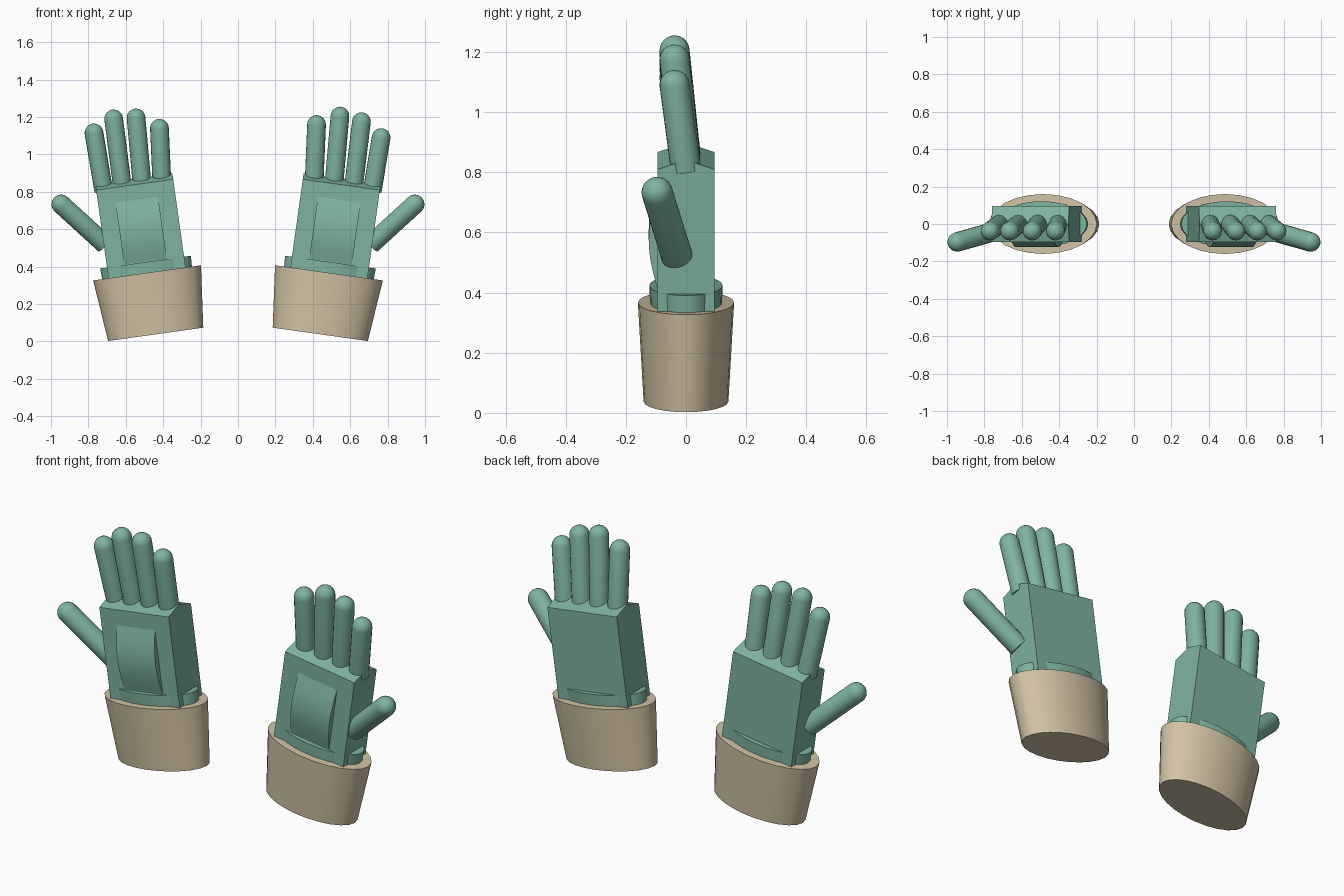
import bpy, bmesh, math
from mathutils import Matrix, Vector

if "Cube" in bpy.data.objects:
    bpy.data.objects.remove(bpy.data.objects["Cube"])

TILT = math.radians(8)


def material(name, rgb):
    m = bpy.data.materials.new(name)
    m.diffuse_color = (*rgb, 1)
    m.use_nodes = True
    m.node_tree.nodes["Principled BSDF"].inputs["Base Color"].default_value = m.diffuse_color
    return m


GREEN = material("glove_green", (0.21, 0.455, 0.35))
TAN = material("cuff_tan", (0.64, 0.545, 0.37))


def finish(name, bm, mat, matrix, smooth=True):
    bmesh.ops.recalc_face_normals(bm, faces=bm.faces)
    mesh = bpy.data.meshes.new(name)
    bm.to_mesh(mesh)
    bm.free()
    mesh.materials.append(mat)
    ob = bpy.data.objects.new(name, mesh)
    bpy.context.collection.objects.link(ob)
    ob.matrix_world = matrix
    if smooth:
        bpy.ops.object.select_all(action='DESELECT')
        ob.select_set(True)
        bpy.context.view_layer.objects.active = ob
        bpy.ops.object.shade_smooth_by_angle(angle=math.radians(35))
    return ob


def loft(name, rings, mat, matrix, n=24):
    """Capped tube through elliptical rings (half_x, half_y, z)."""
    bm = bmesh.new()
    loops = []
    for rx, ry, z in rings:
        loops.append([bm.verts.new((rx * math.cos(2 * math.pi * i / n),
                                    ry * math.sin(2 * math.pi * i / n), z))
                      for i in range(n)])
    for a, b in zip(loops, loops[1:]):
        for i in range(n):
            j = (i + 1) % n
            bm.faces.new((a[i], a[j], b[j], b[i]))
    bm.faces.new(loops[0])
    bm.faces.new(loops[-1])
    return finish(name, bm, mat, matrix)


def prism(name, profile, half_x, mat, matrix):
    """Extrude a (y, z) profile across x."""
    bm = bmesh.new()
    a = [bm.verts.new((-half_x, y, z)) for y, z in profile]
    b = [bm.verts.new((half_x, y, z)) for y, z in profile]
    bm.faces.new(a)
    bm.faces.new(b)
    for i in range(len(a)):
        j = (i + 1) % len(a)
        bm.faces.new((a[i], a[j], b[j], b[i]))
    return finish(name, bm, mat, matrix)


def digit(name, base, tip, r):
    """Round-tipped cylinder from base to the centre of the tip dome."""
    base, tip = Vector(base), Vector(tip)
    d = tip - base
    rings = [(r, r, 0)]
    for k in range(6):
        t = math.radians(16.5 * k)
        rings.append((r * math.cos(t), r * math.cos(t), d.length + r * math.sin(t)))
    rot = d.to_track_quat('Z', 'Y').to_matrix().to_4x4()
    return loft(name, rings, GREEN, Matrix.Translation(base) @ rot, 20)


# finger bases shared by both hands; tip centres differ slightly per hand
BASES = [(0.407, 0.85), (0.513, 0.84), (0.617, 0.82), (0.718, 0.805)]
TIPS = {
    1: [(0.42, 1.16), (0.545, 1.205), (0.66, 1.175), (0.765, 1.09)],
    -1: [(0.42, 1.14), (0.545, 1.195), (0.665, 1.19), (0.77, 1.115)],
}
FINGERS = ["index_finger", "middle_finger", "ring_finger", "little_finger"]

for s, side in ((1, "right"), (-1, "left")):
    frame = Matrix.Translation((0.44 * s, 0, 0.038)) @ Matrix.Rotation(TILT * s, 4, 'Y')

    # flared cuff and the wrist rising out of it
    loft(side + "_cuff", [(0.257, 0.141, 0), (0.291, 0.16, 0.332)], TAN, frame)
    loft(side + "_wrist", [(0.235, 0.115, 0.2), (0.245, 0.122, 0.39)], GREEN, frame)

    # palm block with a ridged top
    prism(side + "_palm", [(-0.095, 0.28), (0.095, 0.28), (0.095, 0.808),
                           (0, 0.84), (-0.095, 0.808)], 0.208, GREEN, frame)

    # gently bowed pad on the palm front
    arc = [(-0.094 - 0.03 * math.sin(math.pi * i / 10), 0.39 + 0.034 * i)
           for i in range(11)]
    prism(side + "_palm_pad", arc, 0.115, GREEN, frame)

    # fingers leaning forward
    for name, (bx, bz), (tx, tz) in zip(FINGERS, BASES, TIPS[s]):
        digit(f"{side}_{name}", (bx * s, 0, bz), (tx * s, -0.038, tz), 0.05)

    # thumb angled outward
    digit(side + "_thumb", (0.712 * s, -0.03, 0.52), (0.945 * s, -0.096, 0.733), 0.052)
